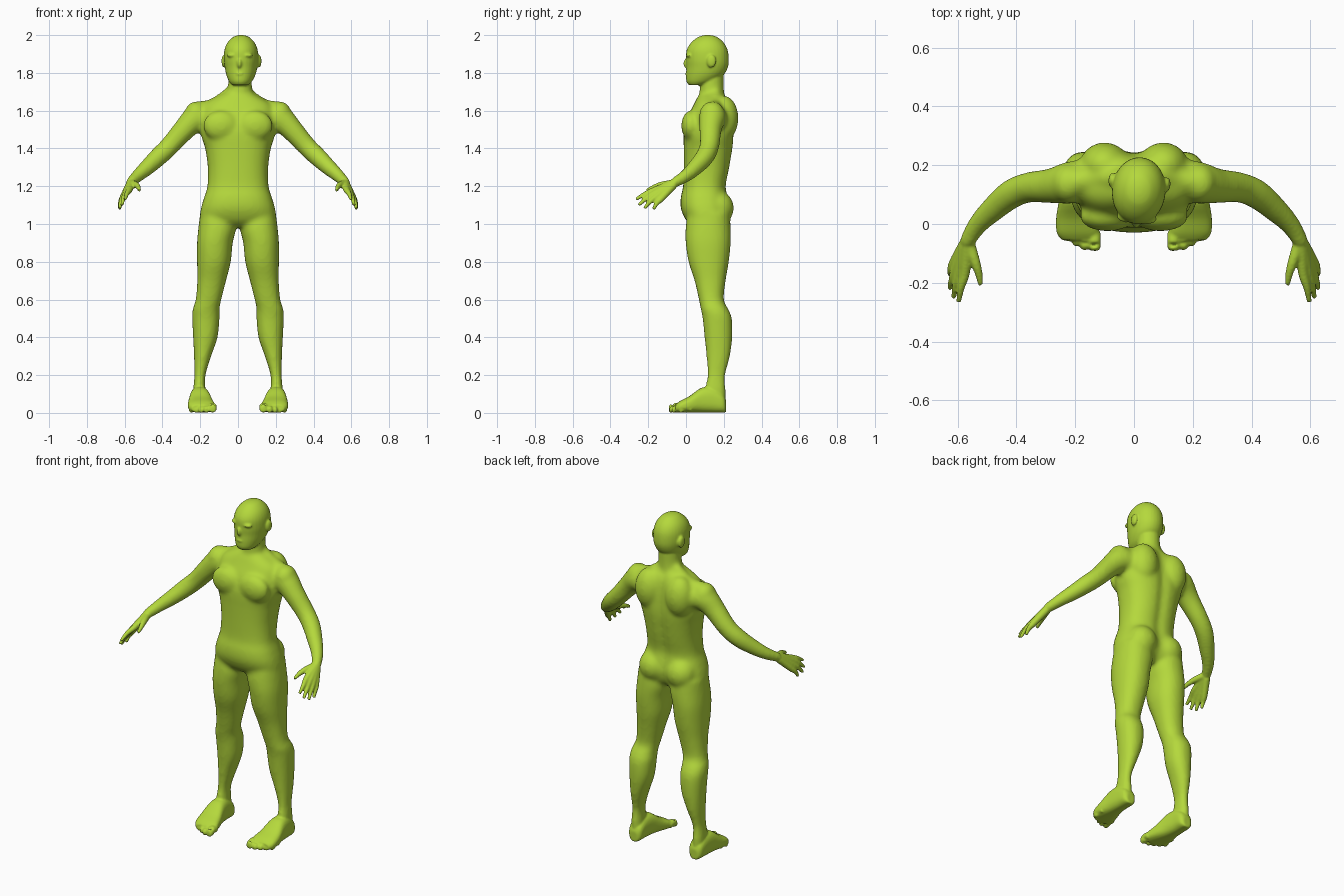
import bpy
import bmesh
import math
from mathutils import Vector, Matrix

default = bpy.data.objects.get("Cube")
if default:
    bpy.data.objects.remove(default, do_unlink=True)

skin = bpy.data.materials.new("lime_green")
skin.use_nodes = True
lime = (0.46, 0.69, 0.045, 1)
skin.diffuse_color = lime
skin.node_tree.nodes["Principled BSDF"].inputs["Base Color"].default_value = lime

SIDES = (1, -1)
SEGMENTS = 32


def spline(rows, steps=4):
    """Catmull-Rom interpolation of rows of numbers."""
    rows = [Vector(r) for r in rows]
    padded = [rows[0]] + rows + [rows[-1]]
    result = []
    for a, b, c, d in zip(padded, padded[1:], padded[2:], padded[3:]):
        for i in range(steps):
            t = i / steps
            result.append(b + (c - a) * (t / 2)
                          + (a * 2 - b * 5 + c * 4 - d) * (t * t / 2)
                          + (b * 3 - a - c * 3 + d) * (t ** 3 / 2))
    return result + [rows[-1]]


def oval(centre, u, v, power=2.0):
    """Superellipse ring spanned by the half axes u and v."""
    ring = []
    for i in range(SEGMENTS):
        angle = math.tau * i / SEGMENTS
        c, s = math.cos(angle), math.sin(angle)
        ring.append(centre + u * math.copysign(abs(c) ** (2 / power), c)
                    + v * math.copysign(abs(s) ** (2 / power), s))
    return ring


def loft(bm, rings, side=1):
    """Closed skin over a row of rings; side -1 mirrors it in x."""
    loops = [[bm.verts.new((p.x * side, p.y, p.z)) for p in ring] for ring in rings]
    for low, high in zip(loops, loops[1:]):
        for i in range(len(low)):
            j = (i + 1) % len(low)
            bm.faces.new((low[i], low[j], high[j], high[i]))
    bm.faces.new(loops[0])
    bm.faces.new(loops[-1])


def level_rings(rows, power=2.0):
    """Horizontal rings from rows of z, x min, x max, y front, y back."""
    return [oval(Vector(((x0 + x1) / 2, (y0 + y1) / 2, z)),
                 Vector(((x1 - x0) / 2, 0, 0)), Vector((0, (y1 - y0) / 2, 0)), power)
            for z, x0, x1, y0, y1 in map(tuple, spline_rows(rows))]


def spline_rows(rows):
    return spline(rows)


def tube(bm, rows, side=1):
    """Round limb along rows of x, y, z, radius."""
    path = spline(rows)
    rings = []
    for i, p in enumerate(path):
        along = (path[min(i + 1, len(path) - 1)] - path[max(i - 1, 0)]).xyz
        u = along.cross(Vector((0, 1, 0.3))).normalized()
        v = along.cross(u).normalized()
        rings.append(oval(p.xyz, u * p.w, v * p.w))
    loft(bm, rings, side)


def ellipsoid(bm, centre, radii, side=1):
    place = Matrix.Translation((centre[0] * side, centre[1], centre[2]))
    bmesh.ops.create_uvsphere(bm, u_segments=24, v_segments=16, radius=1,
                              matrix=place @ Matrix.Diagonal((*radii, 1)))


def fuse(bm, name, voxel, passes):
    """Merge overlapping parts into one smoothed surface."""
    bmesh.ops.recalc_face_normals(bm, faces=bm.faces)
    mesh = bpy.data.meshes.new(name)
    bm.to_mesh(mesh)
    bm.free()
    obj = bpy.data.objects.new(name, mesh)
    bpy.context.collection.objects.link(obj)
    remesh = obj.modifiers.new("fuse", 'REMESH')
    remesh.mode = 'VOXEL'
    remesh.voxel_size = voxel
    soften = obj.modifiers.new("soften", 'SMOOTH')
    soften.factor = 0.5
    soften.iterations = passes
    graph = bpy.context.evaluated_depsgraph_get()
    merged = bpy.data.meshes.new_from_object(obj.evaluated_get(graph))
    obj.modifiers.clear()
    obj.data = merged
    return obj


# Torso: z, half width, front, back, with a groove along the spine
TORSO = [(1.70, .06, .08, .19), (1.67, .12, .06, .22), (1.63, .18, .04, .24),
         (1.57, .195, .01, .25), (1.50, .198, -.01, .255), (1.45, .19, -.013, .255),
         (1.40, .174, -.012, .25), (1.30, .16, -.012, .234), (1.20, .162, -.015, .215),
         (1.14, .18, -.028, .225), (1.08, .197, -.027, .235), (1.02, .2, 0, .22),
         (.985, .16, .04, .19)]
trunk = bmesh.new()
torso = level_rings([(z, -w, w, f, b) for z, w, f, b in TORSO], 2.4)
for ring in torso:
    for p in ring:
        if p.y > 0.15:
            p.y -= 0.014 * math.exp(-(p.x / 0.03) ** 2)
loft(trunk, torso)

# Neck
loft(trunk, level_rings([(1.81, -.05, .075, .08, .2), (1.72, -.055, .075, .072, .2),
                         (1.64, -.08, .09, .07, .21)]))

# Leg: z, inner, outer, front, back
LEG = [(1.06, .02, .2, .01, .23), (.98, .01, .21, -.002, .237), (.9, .028, .217, -.002, .237),
       (.8, .038, .217, .013, .227), (.7, .063, .216, .045, .21), (.6, .088, .224, .068, .2),
       (.55, .098, .24, .078, .224), (.5, .098, .243, .088, .243), (.4, .108, .238, .098, .245),
       (.3, .142, .233, .108, .233), (.2, .172, .231, .113, .208), (.13, .172, .237, .1, .21),
       (.06, .165, .24, .09, .21)]

# Arm: x, y, z, radius
ARM = [(.16, .15, 1.56, .07), (.22, .14, 1.56, .072), (.28, .13, 1.505, .06),
       (.36, .124, 1.415, .052), (.42, .1, 1.357, .05), (.48, .05, 1.3, .043),
       (.53, 0, 1.256, .035), (.562, -.05, 1.225, .029), (.572, -.075, 1.213, .026)]
TRAPEZIUS = [(.04, .155, 1.70, .03), (.13, .155, 1.63, .036), (.21, .14, 1.6, .05)]

# Muscle masses: centre and radii
MUSCLES = [((.09, .025, 1.52), (.095, .05, .08)),
           ((.222, .138, 1.578), (.062, .068, .072)),
           ((.1, .2, 1.56), (.085, .078, .12)),
           ((.09, .168, 1.085), (.088, .086, .09))]

for side in SIDES:
    loft(trunk, level_rings(LEG, 2.2), side)
    tube(trunk, ARM, side)
    tube(trunk, TRAPEZIUS, side)
    for centre, radii in MUSCLES:
        ellipsoid(trunk, centre, radii, side)
base = fuse(trunk, "trunk_and_limbs", 0.011, 9)

# Head: z, half width, front, back
HEAD = [(2.0, .012, .1, .13), (1.99, .042, .065, .165), (1.96, .072, .027, .2),
        (1.92, .088, .003, .221), (1.87, .091, 0, .227), (1.83, .086, .002, .222),
        (1.79, .077, 0, .2), (1.755, .061, .002, .155), (1.735, .042, .015, .1)]
head = bmesh.new()
loft(head, level_rings([(z, -w, w, f, b) for z, w, f, b in HEAD], 2.05))
ellipsoid(head, (0, .006, 1.85), (.014, .02, .028))
ellipsoid(head, (0, .02, 1.795), (.03, .025, .012))
for side in SIDES:
    ellipsoid(head, (.035, .022, 1.893), (.034, .02, .012), side)
    ellipsoid(head, (.093, .142, 1.862), (.013, .025, .034), side)
pivot = Matrix.Translation((0.016, 0.11, 0))
turn = pivot @ Matrix.Rotation(-0.08, 4, 'Z') @ Matrix.Translation((0, -0.11, 0))
bmesh.ops.transform(head, matrix=turn, verts=head.verts)

# Hand: knuckle and tip of each finger, index to little
FINGERS = [((.575, -.165, 1.18), (.597, -.265, 1.13)), ((.593, -.165, 1.163), (.614, -.25, 1.1)),
           ((.606, -.153, 1.147), (.626, -.22, 1.083)), ((.613, -.132, 1.133), (.627, -.172, 1.078))]
THUMB = [(.56, -.07, 1.215, .02), (.54, -.13, 1.207, .017),
         (.528, -.17, 1.195, .013), (.522, -.207, 1.178, .009)]
WRIST = Vector((.566, -.055, 1.22))

# Foot: y, inner, outer, top
FOOT = [(.213, .178, .225, .065), (.195, .16, .243, .1), (.14, .155, .25, .135),
        (.08, .146, .256, .132), (.02, .13, .265, .09), (-.03, .118, .263, .064),
        (-.055, .122, .245, .045)]
# Toes: x, tip y, radius
TOES = [(.134, -.098, .021), (.167, -.093, .016), (.195, -.08, .015),
        (.221, -.063, .014), (.246, -.04, .014)]

detail = head
for side in SIDES:
    for knuckle, tip in FINGERS:
        k, t = Vector(knuckle), Vector(tip)
        start = WRIST.lerp(k, 0.15)
        bend = k.lerp(t, 0.5) + Vector((0.003, -0.003, 0.004))
        tube(detail, [(*start, .022), (*k, .017), (*bend, .0125), (*t, .0085)], side)
    tube(detail, THUMB, side)
    sole = 0.002
    loft(detail, [oval(Vector(((a + b) / 2, y, (top + sole) / 2)),
                       Vector(((b - a) / 2, 0, 0)), Vector((0, 0, (top - sole) / 2)), 2.6)
                  for y, a, b, top in spline(FOOT)], side)
    for x, y, r in TOES:
        tube(detail, [(x, y + .07, r + .008, r), (x, y + .035, r + .012, r),
                      (x, y + r, r, r), (x, y + r / 3, r - .002, r * .7)], side)

# Whole body fused into one skin
detail.from_mesh(base.data)
bpy.data.objects.remove(base, do_unlink=True)
body = fuse(detail, "body", 0.0055, 4)
body.data.materials.clear()
body.data.materials.append(skin)
for polygon in body.data.polygons:
    polygon.material_index = 0
    polygon.use_smooth = True
